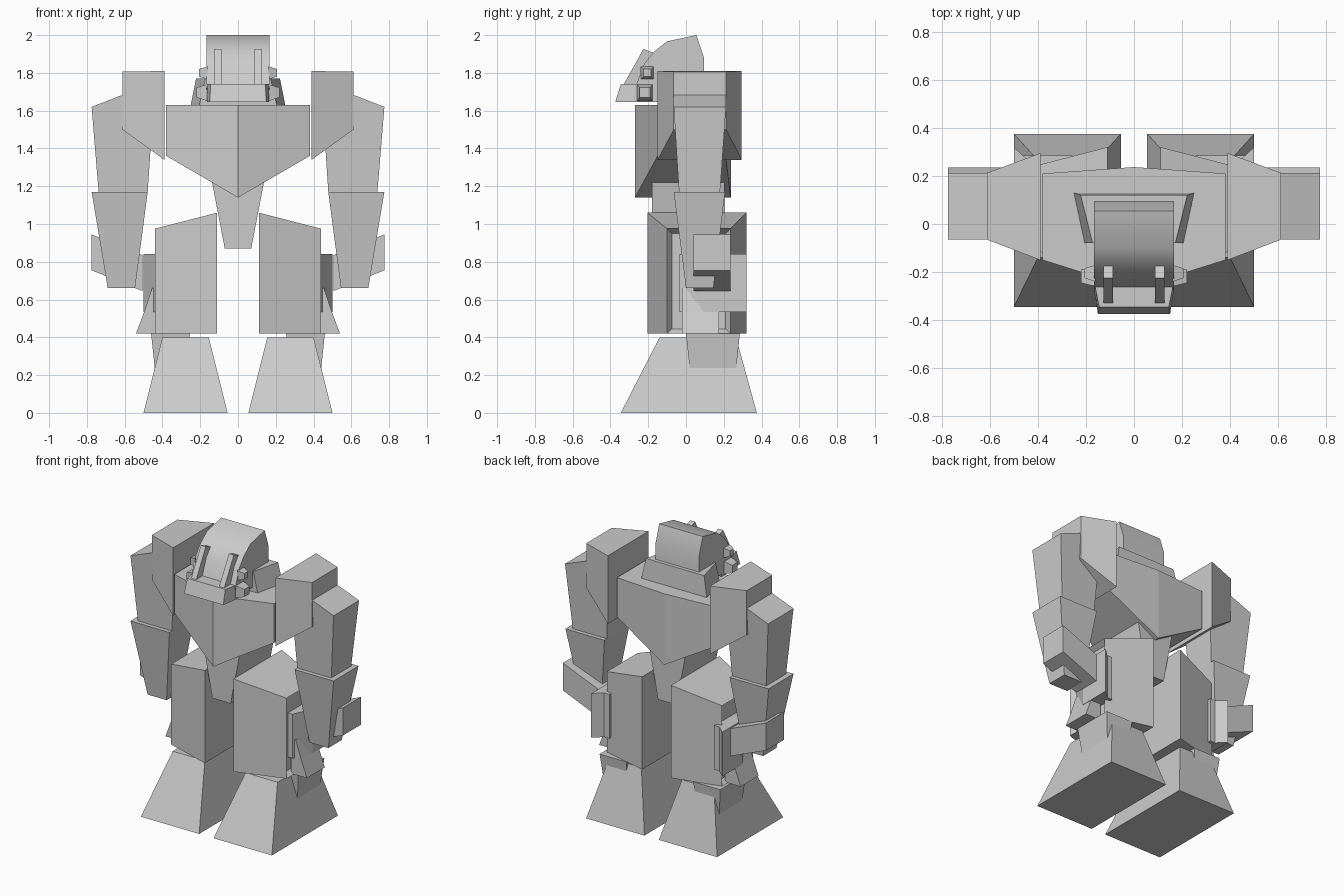
import bpy
import bmesh

cube = bpy.data.objects.get("Cube")
if cube:
    bpy.data.objects.remove(cube, do_unlink=True)

grey = bpy.data.materials.new("plain_grey")
grey.use_nodes = True
tone = (0.6, 0.6, 0.6, 1)
grey.diffuse_color = tone
grey.node_tree.nodes["Principled BSDF"].inputs["Base Color"].default_value = tone


def loft(name, start, end, mirror=False, smooth=False, recess=None):
    """Closed solid between two matching loops, optionally mirrored in x."""
    bm = bmesh.new()
    a = [bm.verts.new(p) for p in start]
    b = [bm.verts.new(p) for p in end]
    bm.faces.new(a)
    bm.faces.new(b)
    for i in range(len(a)):
        j = (i + 1) % len(a)
        bm.faces.new((a[i], a[j], b[j], b[i]))
    bmesh.ops.recalc_face_normals(bm, faces=bm.faces)
    if recess:
        bm.normal_update()
        outer = [f for f in bm.faces if f.normal.x > 0.95]
        bmesh.ops.inset_region(bm, faces=outer, thickness=recess, depth=-recess)
    mesh = bpy.data.meshes.new(name)
    bm.to_mesh(mesh)
    bm.free()
    mesh.materials.append(grey)
    obj = bpy.data.objects.new(name, mesh)
    bpy.context.collection.objects.link(obj)
    if mirror:
        obj.modifiers.new("both_sides", 'MIRROR').use_axis[0] = True
    if smooth:
        bpy.ops.object.select_all(action='DESELECT')
        obj.select_set(True)
        bpy.context.view_layer.objects.active = obj
        bpy.ops.object.shade_smooth_by_angle()
    return obj


def rect(x0, x1, y0, y1, z):
    return [(x0, y0, z), (x1, y0, z), (x1, y1, z), (x0, y1, z)]


def side_rect(x, y0, y1, z0, z1):
    return [(x, y0, z0), (x, y1, z0), (x, y1, z1), (x, y0, z1)]


def along_x(name, profile, x0, x1, **kw):
    return loft(name, [(x0, y, z) for y, z in profile],
                [(x1, y, z) for y, z in profile], **kw)


def along_y(name, profile, y0, y1, **kw):
    return loft(name, [(x, y0, z) for x, z in profile],
                [(x, y1, z) for x, z in profile], **kw)


# Feet and ankles
loft("feet", rect(0.055, 0.5, -0.345, 0.375, 0),
     rect(0.155, 0.4, -0.14, 0.265, 0.4), mirror=True)
loft("ankles", rect(0.27, 0.44, 0.02, 0.265, 0.23),
     rect(0.255, 0.46, 0, 0.285, 0.42), mirror=True)

# Legs taper outward and carry a recessed outer panel
loft("legs", side_rect(0.11, -0.205, 0.32, 0.42, 1.06),
     side_rect(0.44, -0.1, 0.235, 0.42, 0.975), mirror=True, recess=0.035)
plate = [(0.4, -0.035), (0.44, -0.035), (0.5, 0.1),
         (0.5, 0.32), (0.44, 0.265), (0.4, 0.265)]
loft("leg_plates", [(x, y, 0.535) for x, y in plate],
     [(x, y, 0.84) for x, y in plate], mirror=True)
along_y("leg_flaps", [(0.42, 0.66), (0.455, 0.66), (0.495, 0.54),
                      (0.54, 0.42), (0.42, 0.42)], -0.02, 0.175, mirror=True)

# Pelvis
loft("pelvis", rect(-0.07, 0.07, -0.18, 0.205, 0.87),
     rect(-0.145, 0.145, -0.18, 0.205, 1.26))

# Chest: pointed plan with a V-shaped underside
plan = [(0, -0.27), (0.38, -0.15), (0.38, 0.21),
        (0, 0.237), (-0.38, 0.21), (-0.38, -0.15)]
loft("chest", [(x, y, 1.14 + abs(x) * 0.58) for x, y in plan],
     [(x, y, 1.63) for x, y in plan])
# Split the V underside along its centre ridge
chest = bpy.data.objects["chest"]
bm = bmesh.new()
bm.from_mesh(chest.data)
ridge = [v for v in bm.verts if v.co.z < 1.2]
bmesh.ops.connect_verts(bm, verts=ridge)
bm.to_mesh(chest.data)
bm.free()

# Shoulders
loft("shoulders", side_rect(0.39, -0.15, 0.295, 1.34, 1.81),
     side_rect(0.612, -0.065, 0.213, 1.5, 1.806), mirror=True)

# Arms
upper_top = [(x, y, z) for x, y, z in
             ((0.44, -0.065, 1.75), (0.775, -0.065, 1.62),
              (0.775, 0.212, 1.62), (0.44, 0.212, 1.75))]
loft("upper_arms", rect(0.478, 0.738, -0.037, 0.18, 1.17), upper_top, mirror=True)
loft("forearms", rect(0.545, 0.69, 0, 0.145, 0.66),
     rect(0.478, 0.775, -0.065, 0.207, 1.17), mirror=True)
along_y("hands", [(0.775, 0.945), (0.775, 0.755), (0.505, 0.645), (0.505, 0.835)],
        0.04, 0.235, mirror=True)

# Collar
loft("collar",
     [(-0.25, 0.13, 1.63), (0.25, 0.13, 1.63), (0.205, -0.08, 1.63), (-0.205, -0.08, 1.63)],
     [(-0.222, 0.12, 1.77), (0.222, 0.12, 1.77), (0.172, -0.08, 1.77), (-0.172, -0.08, 1.77)])

# Helmet, jaw and brow bars
along_x("helmet", [(-0.27, 1.72), (-0.22, 1.85), (-0.17, 1.912), (-0.1, 1.967),
                   (0.055, 2.0), (0.095, 1.88), (0.095, 1.66), (-0.2, 1.66)],
        -0.166, 0.166, smooth=True)
loft("jaw",
     [(-0.165, -0.15, 1.645), (0.165, -0.15, 1.645), (0.165, -0.28, 1.645),
      (0.15, -0.375, 1.645), (-0.15, -0.375, 1.645), (-0.165, -0.28, 1.645)],
     [(-0.165, -0.15, 1.74), (0.165, -0.15, 1.74), (0.16, -0.27, 1.74),
      (0.145, -0.345, 1.74), (-0.145, -0.345, 1.74), (-0.16, -0.27, 1.74)])
along_x("brow_bars", [(-0.225, 1.927), (-0.17, 1.905), (-0.26, 1.73), (-0.335, 1.73)],
        0.088, 0.126, mirror=True)

# Ear studs
loft("upper_ear_studs", side_rect(0.16, -0.24, -0.17, 1.765, 1.835),
     side_rect(0.206, -0.225, -0.185, 1.78, 1.82), mirror=True)
loft("lower_ear_studs", side_rect(0.16, -0.26, -0.175, 1.65, 1.74),
     side_rect(0.22, -0.245, -0.19, 1.67, 1.722), mirror=True)
